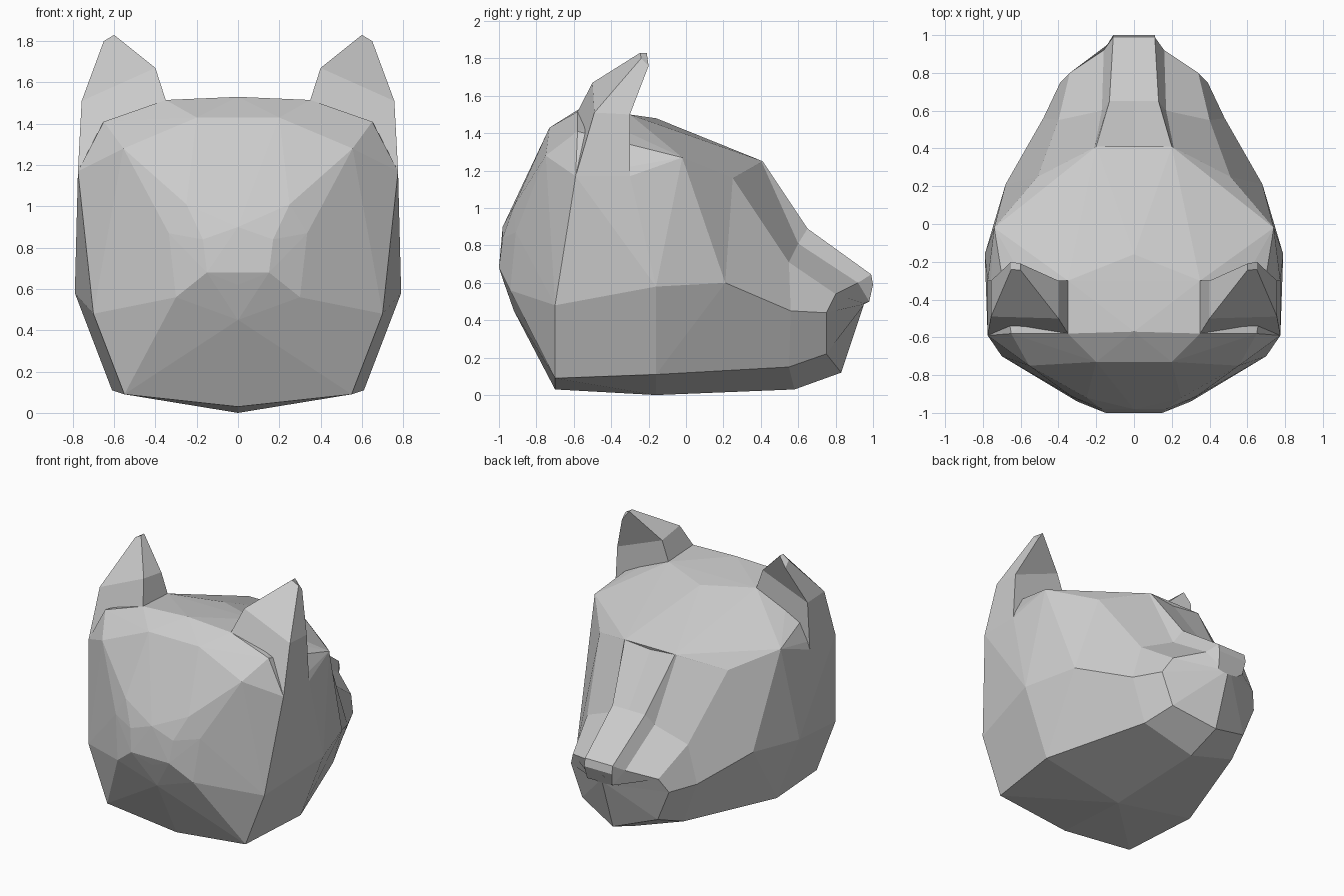
import bpy, bmesh

if "Cube" in bpy.data.objects:
    bpy.data.objects.remove(bpy.data.objects["Cube"])


def finish(bm, name):
    bmesh.ops.remove_doubles(bm, verts=bm.verts, dist=0.002)
    bmesh.ops.recalc_face_normals(bm, faces=bm.faces)
    mesh = bpy.data.meshes.new(name)
    bm.to_mesh(mesh)
    bm.free()
    ob = bpy.data.objects.new(name, mesh)
    bpy.context.collection.objects.link(ob)
    return ob


def hull(name, points):
    """Convex faceted solid from half its corners, mirrored in x."""
    bm = bmesh.new()
    for x, y, z in points:
        for s in ((1, -1) if x else (1,)):
            bm.verts.new((s * x, y, z))
    out = bmesh.ops.convex_hull(bm, input=bm.verts)
    loose = [g for g in out["geom_interior"] if isinstance(g, bmesh.types.BMVert)]
    bmesh.ops.delete(bm, geom=loose, context='VERTS')
    return finish(bm, name)


def loft(name, rows, caps=True):
    """Closed cross-sections joined by flat panels."""
    bm = bmesh.new()
    rings = [[bm.verts.new(p) for p in row] for row in rows]
    n = len(rings[0])
    for a, b in zip(rings, rings[1:]):
        for i in range(n):
            j = (i + 1) % n
            bm.faces.new((a[i], a[j], b[j], b[i]))
    if caps:
        bm.faces.new(rings[0][::-1])
        bm.faces.new(rings[-1])
    return finish(bm, name)


def whole(half):
    """Complete a half section that starts and ends on the centre line."""
    return half + [(-x, y, z) for x, y, z in half[-2:0:-1]]


# Skull: crown and brow, sides, underside, back
crown = [(0, -.57, 1.53), (.35, -.58, 1.515), (.35, -.3, 1.5), (0, -.16, 1.48),
         (.58, -.3, 1.4), (.74, -.02, 1.27), (.51, .25, 1.16), (.2, .41, 1.25), (0, .39, 1.25)]
sides = [(.775, -.3, 1.17), (.775, -.59, 1.17), (.65, -.58, 1.41), (.70, -.70, .48),
         (.79, -.16, .58), (.68, .21, .60)]
under = [(.55, -.70, .09), (.61, -.16, .11), (0, -.70, .03), (0, -.16, 0)]
back = [(.2, -.73, 1.43), (.555, -.75, 1.28), (.25, -.92, 1.01), (.335, -.91, .87),
        (.30, -.94, .56), (0, -.92, .45), (.17, -.98, .84), (0, -.98, .9),
        (.15, -1, .68), (0, -.98, .62)]
hull("skull", crown + sides + under + back)

# Muzzle: sections from brow to nose, each from the bridge down to the jaw
brow = [(0, .39, 1.25), (.2, .41, 1.25), (.21, .405, 1.245), (.51, .25, 1.16),
        (.68, .21, .60), (.61, -.16, .11), (0, -.16, 0)]
cheek = [(0, .65, .89), (.13, .65, .89), (.17, .6, .81), (.40, .55, .71),
         (.48, .56, .45), (.37, .55, .15), (0, .58, .03)]
snout = [(0, .99, .645), (.11, .99, .645), (.16, .92, .60), (.34, .80, .54),
         (.39, .75, .44), (.30, .75, .22), (0, .83, .12)]
nose = [(0, 1, .59), (.11, 1, .59), (.10, .98, .5), (.08, .95, .49),
        (.06, .95, .485), (.03, .95, .48), (0, .95, .48)]
loft("muzzle", [whole(r) for r in (brow, cheek, snout, nose)])

# Ears: base, middle and tip rings leaning forward
base = [(.35, -.3, 1.5), (.775, -.3, 1.17), (.775, -.59, 1.17), (.35, -.58, 1.515)]
middle = [(.40, -.3, 1.64), (.757, -.3, 1.5), (.757, -.49, 1.51), (.40, -.5, 1.67)]
tip = [(.60, -.21, 1.83), (.65, -.2, 1.76), (.65, -.24, 1.80), (.60, -.245, 1.83)]
for side, s in (("right", 1), ("left", -1)):
    loft(side + "_ear", [[(s * x, y, z) for x, y, z in r] for r in (base, middle, tip)])
